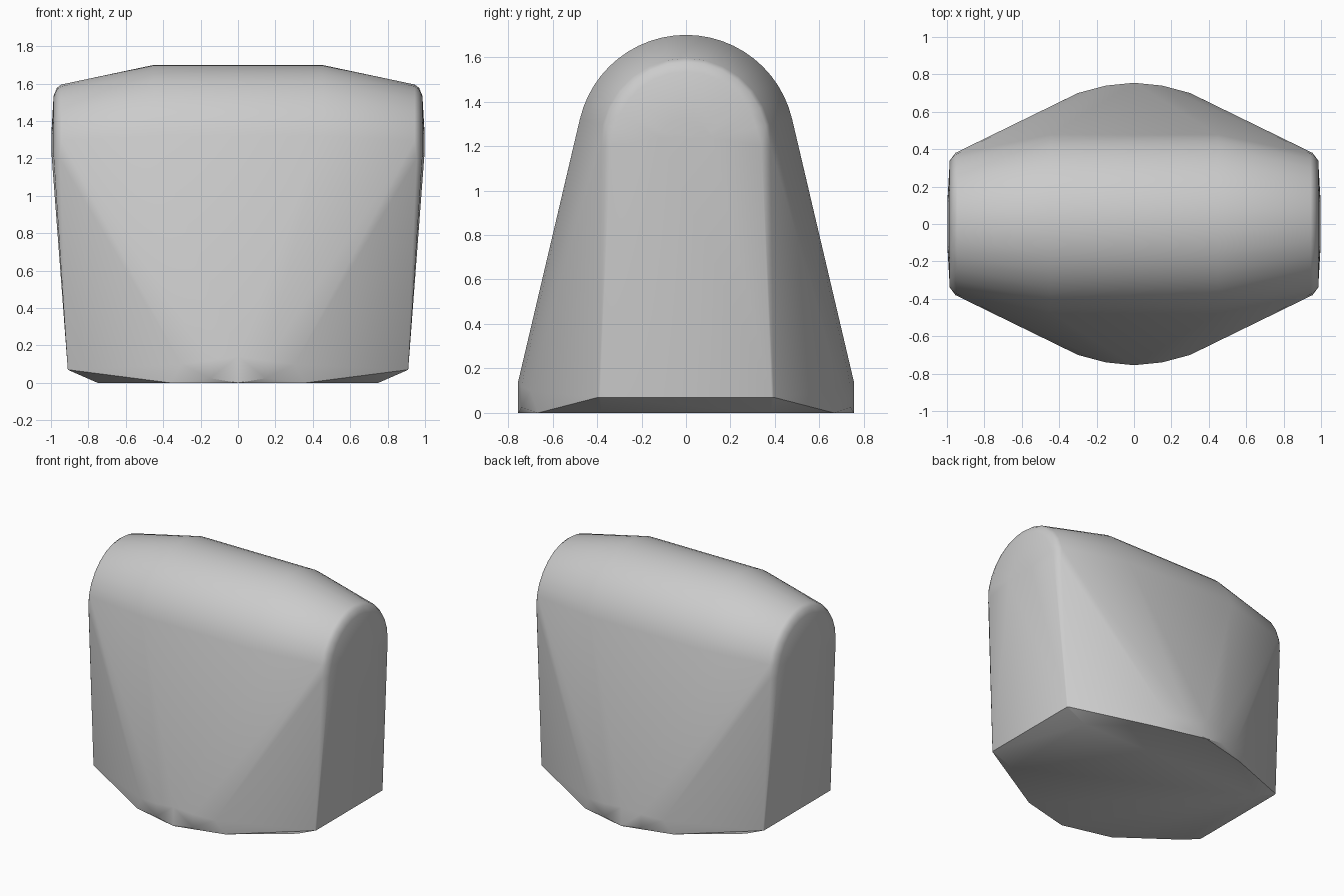
import bpy, bmesh, math

cube = bpy.data.objects.get("Cube")
if cube:
    bpy.data.objects.remove(cube, do_unlink=True)

grey = bpy.data.materials.new("plain grey")
grey.use_nodes = True
colour = (0.6, 0.6, 0.6, 1)
grey.diffuse_color = colour
grey.node_tree.nodes["Principled BSDF"].inputs["Base Color"].default_value = colour

AXIS_Z = 1.21            # height of the rounded ridge's axis
SLOPE = math.radians(13)  # lean of the front and back faces
points = []


def arch(x, radius, steps):
    """Half-round cross-section of the ridge, at both ends."""
    for i in range(steps + 1):
        a = SLOPE + (math.pi - 2 * SLOPE) * i / steps
        for side in (-1, 1):
            points.append((side * x, radius * math.cos(a), AXIS_Z + radius * math.sin(a)))


def corners(x, y, z):
    """One point mirrored to all four quarters."""
    for sx in (-1, 1):
        for sy in (-1, 1):
            points.append((sx * x, sy * y, z))


# Rounded ridge, tapering to softened, slightly domed ends
arch(0.45, 0.49, 24)
for x, radius in ((0.945, 0.385), (0.968, 0.368), (0.986, 0.325), (0.998, 0.12)):
    arch(x, radius, 12)
corners(0.955, 0.38, 1.2)
corners(0.985, 0.34, 1.2)

# Flared belly with a bowed front and back
for x, y, z in ((0, 0.755, 0.14), (0.15, 0.74, 0.12), (0.3, 0.70, 0.1),
                (0.15, 0.74, 0.025), (0.905, 0.395, 0.07), (0.91, 0.385, 0.07)):
    corners(x, y, z)

# Flat underside
for x, y in ((0, 0.755), (0.36, 0.665), (0.75, 0.38)):
    corners(x, y, 0)

bm = bmesh.new()
for p in points:
    bm.verts.new(p)
bmesh.ops.remove_doubles(bm, verts=bm.verts, dist=0.001)
hull = bmesh.ops.convex_hull(bm, input=bm.verts)
unused = {e for e in hull["geom_interior"] + hull["geom_unused"]
          if isinstance(e, bmesh.types.BMVert)}
bmesh.ops.delete(bm, geom=list(unused), context='VERTS')
bmesh.ops.recalc_face_normals(bm, faces=bm.faces)
mesh = bpy.data.meshes.new("body_shell")
bm.to_mesh(mesh)
bm.free()

body = bpy.data.objects.new("body_shell", mesh)
bpy.context.collection.objects.link(body)
mesh.materials.append(grey)
bpy.context.view_layer.objects.active = body
body.select_set(True)
bpy.ops.object.shade_smooth_by_angle(angle=math.radians(35))
